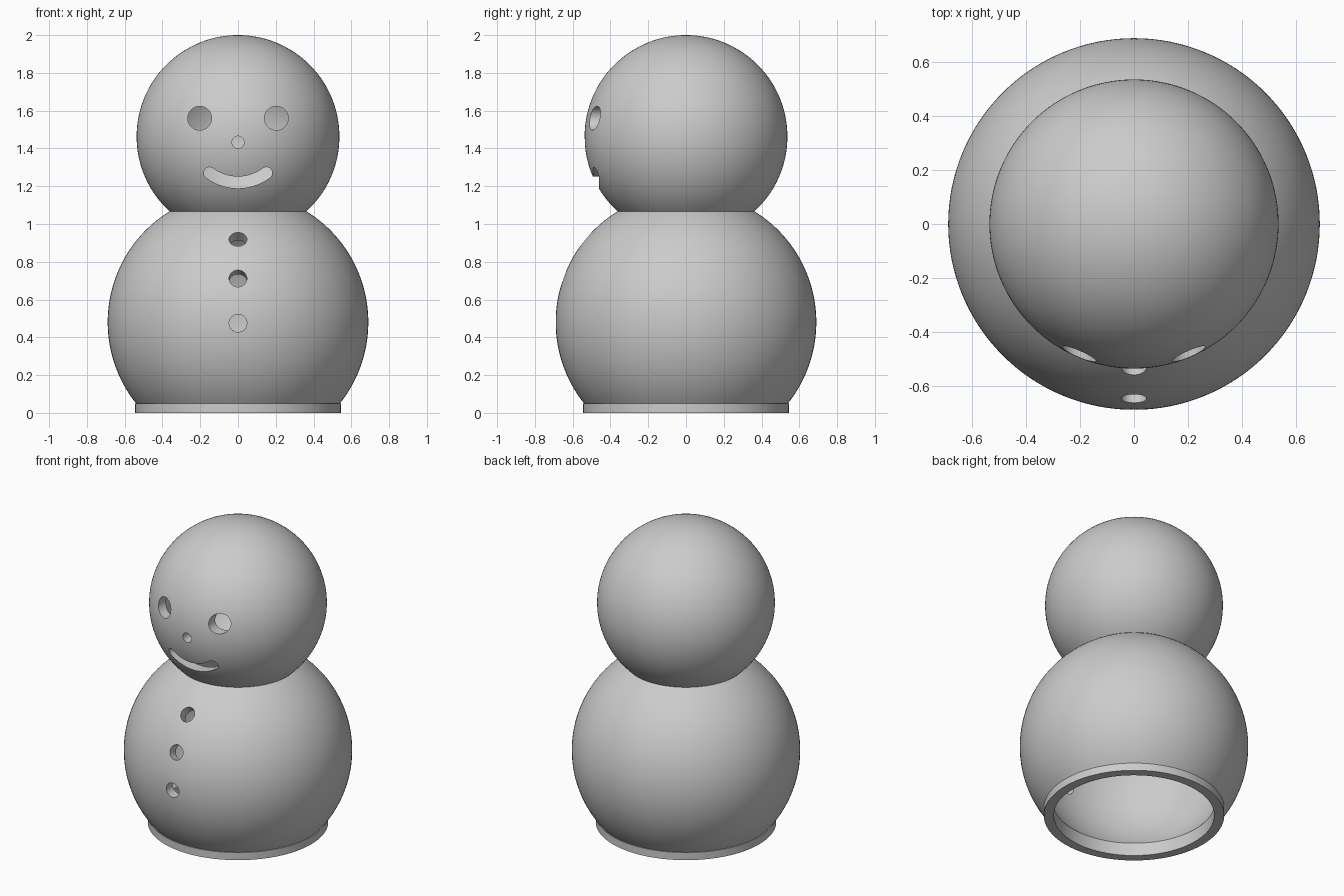
import bpy, bmesh
from math import sin, cos, asin, atan2, sqrt, pi, radians
from mathutils import Matrix, Vector

if "Cube" in bpy.data.objects:
    bpy.data.objects.remove(bpy.data.objects["Cube"], do_unlink=True)

BODY_Z, HEAD_Z = 0.48, 1.463
BODY_R, HEAD_R = 0.69, 0.537
WALL = 0.065
BASE_R, BASE_H, OPENING_R = 0.545, 0.05, 0.485

grey = bpy.data.materials.new("plain grey")
grey.use_nodes = True
colour = (0.6, 0.6, 0.6, 1)
grey.diffuse_color = colour
grey.node_tree.nodes["Principled BSDF"].inputs["Base Color"].default_value = colour


def make_object(name, bm):
    bmesh.ops.recalc_face_normals(bm, faces=bm.faces)
    mesh = bpy.data.meshes.new(name)
    bm.to_mesh(mesh)
    bm.free()
    obj = bpy.data.objects.new(name, mesh)
    mesh.materials.append(grey)
    bpy.context.collection.objects.link(obj)
    return obj


def arc(centre_z, radius, z0, z1, steps):
    """Points (radius, height) on a sphere outline from z0 to z1."""
    a0 = asin(max(-1, min(1, (z0 - centre_z) / radius)))
    a1 = asin(max(-1, min(1, (z1 - centre_z) / radius)))
    angles = [a0 + (a1 - a0) * i / steps for i in range(steps + 1)]
    return [(radius * cos(a), centre_z + radius * sin(a)) for a in angles]


def neck_height(r_body, r_head):
    """Height where the two spheres meet."""
    d = HEAD_Z - BODY_Z
    return BODY_Z + (d * d + r_body ** 2 - r_head ** 2) / (2 * d)


# Hollow shell: outer outline going up, inner outline coming down
body_in, head_in = BODY_R - WALL, HEAD_R - WALL
neck_out, neck_in = neck_height(BODY_R, HEAD_R), neck_height(body_in, head_in)
lip = BODY_Z - sqrt(body_in ** 2 - OPENING_R ** 2)
profile = [(OPENING_R, 0), (BASE_R, 0), (BASE_R, BASE_H)]
profile += arc(BODY_Z, BODY_R, BASE_H, neck_out, 48)
profile += arc(HEAD_Z, HEAD_R, neck_out, HEAD_Z + HEAD_R, 48)[1:]
profile += arc(HEAD_Z, head_in, HEAD_Z + head_in, neck_in, 40)
profile += arc(BODY_Z, body_in, neck_in, lip, 40)[1:]

bm = bmesh.new()
verts = [bm.verts.new((r, 0, z)) for r, z in profile]
edges = [bm.edges.new((a, b)) for a, b in zip(verts, verts[1:] + verts[:1])]
bmesh.ops.spin(bm, geom=verts + edges, cent=(0, 0, 0), axis=(0, 0, 1),
               angle=2 * pi, steps=128, use_merge=True)
bmesh.ops.remove_doubles(bm, verts=bm.verts, dist=1e-5)
snowman = make_object("hollow_snowman_shell", bm)

# Cutters for the face and buttons
cut = bmesh.new()


def round_hole(centre, direction, radius):
    turn = Vector(direction).to_track_quat("Z", "Y").to_matrix().to_4x4()
    bmesh.ops.create_cone(cut, cap_ends=True, segments=48, radius1=radius,
                          radius2=radius, depth=0.36,
                          matrix=Matrix.Translation(centre) @ turn)


for x in (-0.203, 0.203):                       # eyes
    round_hole((x, -0.48, 1.56), (0, -1, 0), 0.063)
round_hole((0, -0.5, 1.433), (0, -1, 0), 0.032)  # nose
for z in (0.475, 0.712, 0.92):                  # buttons, square to the surface
    tilt = asin((z - BODY_Z) / BODY_R)
    out = Vector((0, -cos(tilt), sin(tilt)))
    round_hole(Vector((0, 0, BODY_Z)) + out * BODY_R, out, 0.047)

# Smile: a bent bar with round ends
SMILE_R, HALF, SPAN = 0.25, 0.031, 0.645
SMILE_Z = 1.22 + SMILE_R


def bend(radius, a):
    return (radius * sin(a), SMILE_Z - radius * cos(a))


outline = [bend(SMILE_R + HALF, SPAN * (i / 12 - 1)) for i in range(25)]
for side in (1, -1):
    cx, cz = bend(SMILE_R, side * SPAN)
    for i in range(1, 12):
        t = side * SPAN - pi / 2 + (pi * i / 12 if side == 1 else pi + pi * i / 12)
        outline.append((cx + HALF * cos(t), cz + HALF * sin(t)))
    if side == 1:
        outline += [bend(SMILE_R - HALF, SPAN * (1 - i / 12)) for i in range(25)]
face = cut.faces.new([cut.verts.new((x, -0.7, z)) for x, z in outline])
grown = bmesh.ops.extrude_face_region(cut, geom=[face], use_keep_orig=True)["geom"]
bmesh.ops.translate(cut, vec=(0, 0.42, 0),
                    verts=[v for v in grown if isinstance(v, bmesh.types.BMVert)])
cutter = make_object("hole_cutter", cut)
cutter.hide_render = True

# Cut the openings and finish the shading
holes = snowman.modifiers.new("holes", "BOOLEAN")
holes.operation, holes.solver, holes.object = "DIFFERENCE", "EXACT", cutter
bpy.ops.object.select_all(action="DESELECT")
bpy.context.view_layer.objects.active = snowman
snowman.select_set(True)
bpy.ops.object.modifier_apply(modifier=holes.name)
bpy.data.objects.remove(cutter, do_unlink=True)
bpy.ops.object.shade_smooth_by_angle(angle=radians(25))
